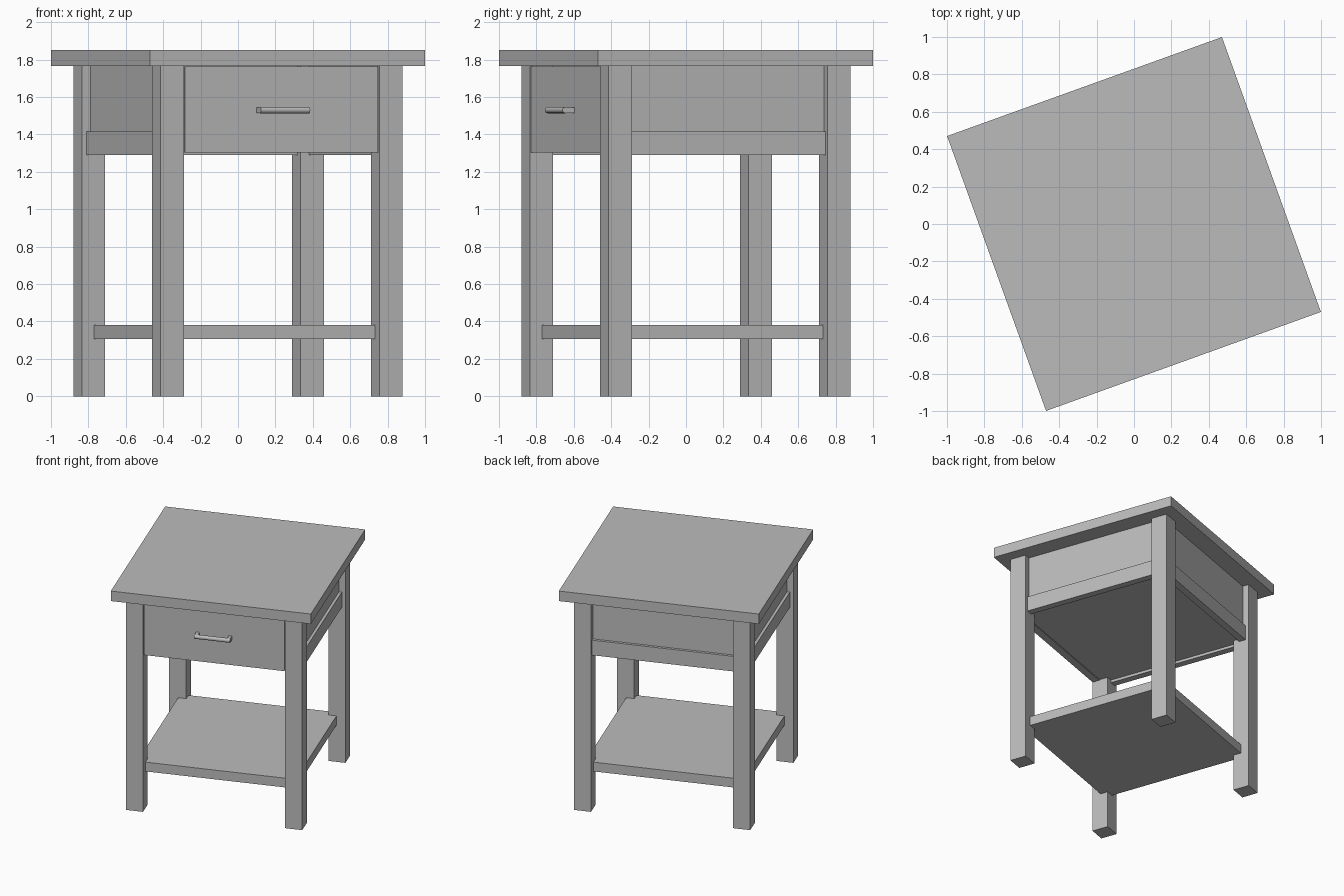
import bpy, bmesh, math
from mathutils import Matrix, Vector

cube = bpy.data.objects.get("Cube")
if cube:
    bpy.data.objects.remove(cube, do_unlink=True)

grey = bpy.data.materials.new("plain grey")
grey.use_nodes = True
grey.diffuse_color = (0.5, 0.5, 0.5, 1)
grey.node_tree.nodes["Principled BSDF"].inputs["Base Color"].default_value = (0.5, 0.5, 0.5, 1)

# The whole table stands turned about its vertical axis
TURN = Matrix.Rotation(math.radians(19.8), 4, 'Z')


def add_object(name, bm, matrix):
    mesh = bpy.data.meshes.new(name)
    bm.to_mesh(mesh)
    bm.free()
    mesh.materials.append(grey)
    obj = bpy.data.objects.new(name, mesh)
    bpy.context.collection.objects.link(obj)
    obj.matrix_world = matrix
    return obj


def box(name, x, y, z, spin=0):
    """Box from (low, high) ranges, spun by quarter turns about the table axis."""
    bm = bmesh.new()
    bmesh.ops.create_cube(bm, size=1)
    ranges = (x, y, z)
    bmesh.ops.scale(bm, verts=bm.verts, vec=[b - a for a, b in ranges])
    centre = Vector([(a + b) / 2 for a, b in ranges])
    quarter = Matrix.Rotation(spin * math.pi / 2, 4, 'Z')
    return add_object(name, bm, TURN @ quarter @ Matrix.Translation(centre))


TOP_HALF, SHELF_HALF = 0.781, 0.618
LEG_IN, LEG_OUT = 0.555, 0.688
UNDERSIDE, HEIGHT = 1.767, 1.85
gap = (-LEG_IN, LEG_IN)

# Table top and lower shelf
box("table_top", (-TOP_HALF, TOP_HALF), (-TOP_HALF, TOP_HALF), (UNDERSIDE, HEIGHT))
box("lower_shelf", (-SHELF_HALF, SHELF_HALF), (-SHELF_HALF, SHELF_HALF), (0.305, 0.382))

# Four square legs
for spin, name in enumerate(("front_right", "front_left", "back_left", "back_right")):
    box(name + "_leg", (-LEG_OUT, -LEG_IN), (-LEG_OUT, -LEG_IN), (0, UNDERSIDE), spin)

# Recessed panels with a proud rail below, on the three closed sides
for spin, name in ((1, "left"), (2, "back"), (3, "right")):
    box(name + "_panel", gap, (-0.637, -0.605), (1.31, UNDERSIDE), spin)
    box(name + "_rail", gap, (-0.66, -0.604), (1.29, 1.415), spin)

# Drawer with its floor
box("drawer_floor", (-0.605, 0.605), (-0.625, 0.605), (1.312, 1.345))
box("drawer_front", (-0.548, 0.548), (-0.684, -0.625), (1.303, UNDERSIDE - 0.004))

# Drawer handle: round bar on two end posts
bm = bmesh.new()
bmesh.ops.create_cone(bm, cap_ends=True, segments=20, radius1=0.017, radius2=0.017, depth=0.28)
bar = add_object("handle_bar", bm, TURN @ Matrix.Translation((0, -0.735, 1.53))
                 @ Matrix.Rotation(math.pi / 2, 4, 'Y'))
for side, name in ((-1, "right"), (1, "left")):
    x = side * 0.127
    box(name + "_handle_post", (x - 0.013, x + 0.013), (-0.735, -0.68), (1.515, 1.545))

bpy.ops.object.select_all(action='DESELECT')
bar.select_set(True)
bpy.context.view_layer.objects.active = bar
bpy.ops.object.shade_smooth_by_angle(angle=math.radians(40))
